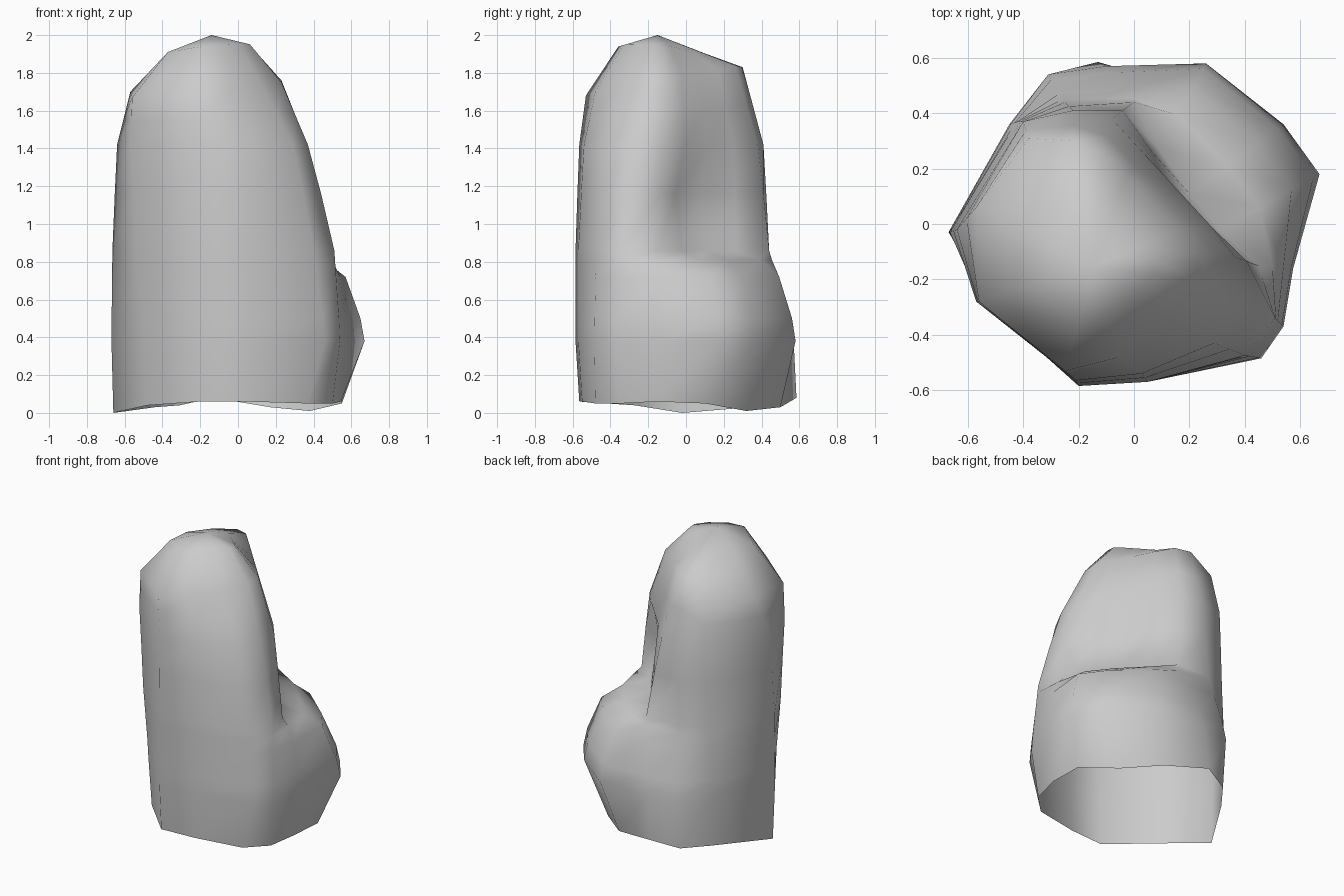
import bpy, bmesh, math

if "Cube" in bpy.data.objects:
    bpy.data.objects.remove(bpy.data.objects["Cube"])

# Matching 13-corner outlines, starting at the left, counter-clockwise
rim = [(-.66, -.02, 0), (-.48, -.27, .04), (-.20, -.565, .06), (.05, -.55, .06), (.37, -.48, .05),
       (.50, -.35, .05), (.545, -.15, .06), (.55, .10, .05), (.38, .32, .01), (.17, .50, .03),
       (-.13, .585, .08), (-.31, .51, .04), (-.44, .34, .03)]
belly = [(-.67, -.03), (-.50, -.28), (-.20, -.585), (.05, -.57), (.46, -.485), (.54, -.37), (.575, -.16),
         (.67, .18), (.54, .36), (.26, .58), (-.10, .57), (-.31, .54), (-.45, .36)]
waist = [(-.665, -.03), (-.54, -.28), (-.20, -.585), (.05, -.57), (.40, -.475), (.51, -.34), (.45, -.15),
         (.31, -.02), (.20, .11), (.09, .27), (.00, .44), (-.25, .44), (-.42, .37)]
chest = [(-.64, -.02), (-.57, -.28), (-.21, -.565), (.03, -.54), (.29, -.43), (.37, -.28), (.365, -.12),
         (.28, -.01), (.16, .12), (.04, .25), (-.08, .38), (-.22, .41), (-.40, .37)]
crown = [(-.57, .06, 1.70), (-.56, -.28, 1.67), (-.25, -.53, 1.68), (-.05, -.48, 1.70), (.13, -.34, 1.73),
         (.23, -.21, 1.75), (.23, -.10, 1.76), (.16, -.02, 1.77), (.07, .07, 1.79), (-.03, .17, 1.82),
         (-.12, .26, 1.84), (-.22, .30, 1.83), (-.38, .31, 1.71)]
top = (-.14, -.15, 2)


def mix(a, b, t):
    return [tuple(u + (v - u) * t for u, v in zip(p, q)) for p, q in zip(a, b)]


def level(outline, z):
    return [(p[0], p[1], z) for p in outline]


def ledge(z, t):
    # straight taper all round, except the bulging corners 6 to 9
    plain, bulge = mix(belly, waist, (z - .42) / .44), mix(belly, waist, t)
    return level(plain[:6] + bulge[6:10] + plain[10:], z)


# Shallow hollow in the flank above the ledge
hollow = mix(waist, chest, .5)
for i in (7, 8):
    hollow[i] = (hollow[i][0] - .04, hollow[i][1] - .04)

# Levels from the wavy open rim, over the side bulge and its ledge, to the crown
rings = [
    rim,
    level(belly, .38),
    ledge(.50, .06),
    ledge(.72, .28),
    ledge(.81, .60),
    level(waist, .86),
    level(hollow, 1.16),
    level(chest, 1.42),
    mix(level(chest, 1.42), crown, .5),
    crown,
    [(x, y, 1.93 + .1 * x - .08 * y) for x, y, z in mix(crown, [top] * 13, .45)],
]

# Standing rock: skin the levels and close the top at its peak
bm = bmesh.new()
loops = [[bm.verts.new(p) for p in ring] for ring in rings]
n = len(rim)
for a, b in zip(loops, loops[1:]):
    for i in range(n):
        j = (i + 1) % n
        bm.faces.new((a[i], a[j], b[j], b[i]))
peak = bm.verts.new(top)
for i in range(n):
    bm.faces.new((loops[-1][i], loops[-1][(i + 1) % n], peak))
mesh = bpy.data.meshes.new("standing_rock")
bm.to_mesh(mesh)
bm.free()
rock = bpy.data.objects.new("standing_rock", mesh)
bpy.context.collection.objects.link(rock)

# Soft shading all over
bpy.context.view_layer.objects.active = rock
rock.select_set(True)
bpy.ops.object.shade_smooth_by_angle(angle=math.radians(75))
